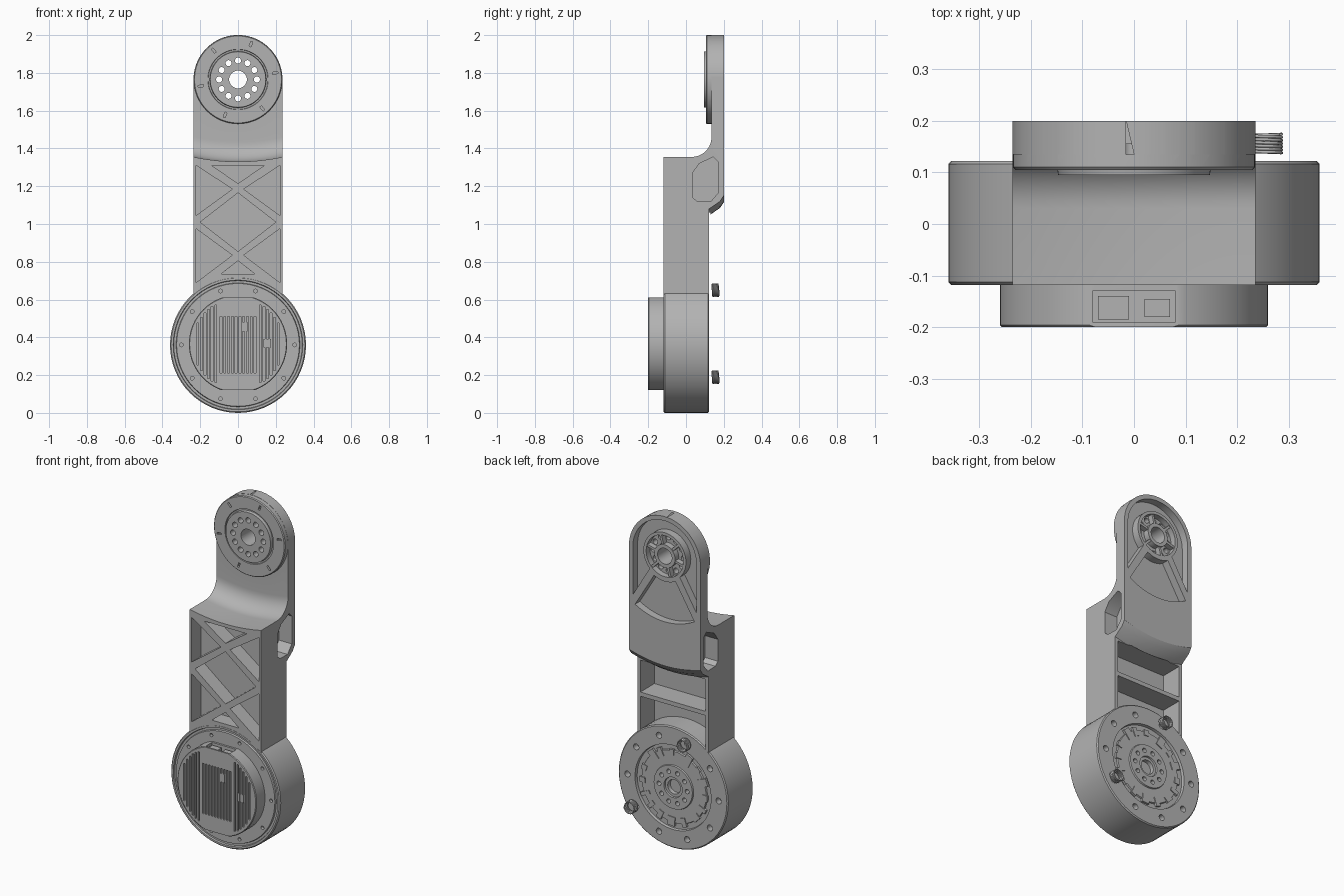
import bpy, bmesh, random
from math import sin, cos, pi, radians, sqrt

random.seed(4)
if "Cube" in bpy.data.objects:
    bpy.data.objects.remove(bpy.data.objects["Cube"], do_unlink=True)

metal = bpy.data.materials.new("machined grey")
metal.use_nodes = True
GREY = (0.45, 0.45, 0.45, 1)
metal.diffuse_color = GREY
metal.node_tree.nodes["Principled BSDF"].inputs["Base Color"].default_value = GREY

DRUM_Z, JOINT_Z, HALF = 0.36, 1.765, 0.235


# ---------- helpers ----------
def finish(bm, name):
    bmesh.ops.recalc_face_normals(bm, faces=bm.faces)
    mesh = bpy.data.meshes.new(name)
    bm.to_mesh(mesh)
    bm.free()
    mesh.materials.append(metal)
    ob = bpy.data.objects.new(name, mesh)
    bpy.context.collection.objects.link(ob)
    return ob


def prism(name, pts, a, b, along="y", slices=1):
    """Extrude a closed outline along y (points are x, z) or along x (points are y, z)."""
    bm = bmesh.new()
    rings = []
    for i in range(slices + 1):
        t = a + (b - a) * i / slices
        rings.append([bm.verts.new((u, t, v) if along == "y" else (t, u, v)) for u, v in pts])
    for r, s in zip(rings, rings[1:]):
        for i in range(len(pts)):
            j = (i + 1) % len(pts)
            bm.faces.new((r[i], r[j], s[j], s[i]))
    bm.faces.new(rings[0])
    bm.faces.new(rings[-1])
    return finish(bm, name)


def lathe(name, profile, cz, cx=0, steps=64):
    """Spin (radius, y) points around a y-directed axis."""
    bm = bmesh.new()
    vs = [bm.verts.new((cx + r, y, cz)) for r, y in profile]
    es = [bm.edges.new(p) for p in zip(vs, vs[1:])]
    bmesh.ops.spin(bm, geom=vs + es, cent=(cx, 0, cz), axis=(0, 1, 0), angle=2 * pi, steps=steps)
    bmesh.ops.remove_doubles(bm, verts=bm.verts, dist=1e-5)
    return finish(bm, name)


def cylinder(r, a, b, cz, cx=0, steps=24):
    return lathe("cutter", [(0, a), (r, a), (r, b), (0, b)], cz, cx, steps)


def arc(r, a0, a1, cz, n=24, cx=0):
    angles = [radians(a0 + (a1 - a0) * i / n) for i in range(n + 1)]
    return [(cx + r * cos(t), cz + r * sin(t)) for t in angles]


def rect(r, deg, length, width, cz):
    """Rectangle at radius r, turned so its length is radial."""
    t = radians(deg)
    corners = [(-1, -1), (1, -1), (1, 1), (-1, 1)]
    pts = [(r + u * length / 2, v * width / 2) for u, v in corners]
    return [(x * cos(t) - z * sin(t), cz + x * sin(t) + z * cos(t)) for x, z in pts]


def box(name, x0, x1, y0, y1, z0, z1):
    return prism(name, [(x0, z0), (x1, z0), (x1, z1), (x0, z1)], y0, y1)


def join(name, obs):
    bm = bmesh.new()
    for ob in obs:
        bm.from_mesh(ob.data)
        bpy.data.objects.remove(ob, do_unlink=True)
    return finish(bm, name)


def ring_holes(count, ring, r, a, b, cz, start=0):
    angles = [radians(start + 360 * i / count) for i in range(count)]
    return [cylinder(r, a, b, cz + ring * sin(t), ring * cos(t), 16) for t in angles]


def boolean(ob, tools, op="DIFFERENCE"):
    tool = join("cutter", tools)
    mod = ob.modifiers.new("cut", "BOOLEAN")
    mod.operation, mod.solver, mod.object = op, "EXACT", tool
    bpy.context.view_layer.update()
    done = bpy.data.meshes.new_from_object(ob.evaluated_get(bpy.context.evaluated_depsgraph_get()))
    ob.modifiers.clear()
    ob.data = done
    bpy.data.objects.remove(tool, do_unlink=True)


def mirrored(pts):
    return [(-x, z) for x, z in pts]


# ---------- arm: side profile with a dished shoulder ----------
profile = [(-0.118, 0.4), (-0.118, 1.355)] + arc(0.105, -90, 0, 1.46, 10, 0.03)
profile += [(0.135, 2.05), (0.2, 2.05), (0.2, 1.15), (0.18, 1.12), (0.122, 1.08), (0.122, 0.4)]
arm = prism("arm", profile, -HALF, HALF, "x", 16)
for v in arm.data.vertices:
    dip = 1 - (v.co.x / HALF) ** 2
    if 1.3 < v.co.z < 1.47:
        v.co.z -= 0.025 * dip
    elif 1.07 < v.co.z < 1.16:
        v.co.z -= 0.035 * dip

# rounded top end and the joint flange on its front
outline = arc(HALF + 0.0005, 0, 180, JOINT_Z, 48) + [(-HALF - 0.0005, 0.3), (HALF + 0.0005, 0.3)]
boolean(arm, [prism("cutter", outline, -0.5, 0.5)], "INTERSECT")
boolean(arm, [lathe("flange", [(0, 0.095), (0.147, 0.095), (0.15, 0.112), (0.158, 0.112), (0.16, 0.105),
                               (0.23, 0.105), (0.2345, 0.11), (0.2345, 0.17), (0, 0.17)], JOINT_Z)], "UNION")
boolean(arm, [cylinder(0.355, -0.5, 0.5, DRUM_Z, steps=64)])

# front lattice pockets
upper = [(-0.222, 1.31), (-0.222, 1.045), (-0.03, 1.185)]
lower = [(-0.222, 0.975), (-0.222, 0.69), (-0.03, 0.835)]
pockets = [upper, mirrored(upper), lower, mirrored(lower),
           [(-0.14, 1.31), (0.14, 1.31), (0, 1.215)],
           [(0, 1.165), (0.2, 1.01), (0, 0.855), (-0.2, 1.01)],
           [(0, 0.805), (-0.09, 0.735), (0.09, 0.735)]]
boolean(arm, [prism("cutter", p, -0.2, -0.03) for p in pockets])

# rear bays with a shelf between, and the side recesses
boolean(arm, [box("cutter", -0.215, 0.215, -0.01, 0.13, 0.5, 0.845),
              box("cutter", -0.215, 0.215, -0.01, 0.13, 0.87, 1.06)])
window = [(0.035, 1.14), (0.06, 1.12), (0.13, 1.118), (0.17, 1.165), (0.17, 1.33),
          (0.145, 1.355), (0.07, 1.32), (0.035, 1.27)]
boolean(arm, [prism("cutter", window, s * 0.15, s * 0.3, "x") for s in (-1, 1)])

# rear pockets around the joint hub: a fan below, a horseshoe above
fan = arc(0.15, 242, 298, JOINT_Z) + arc(0.39, 300, 240, JOINT_Z)
shoe = arc(0.21, 0, 180, JOINT_Z, 32) + [(-0.21, 1.48)] + arc(0.14, 225, -45, JOINT_Z, 40) + [(0.21, 1.48)]
hub_groove = lathe("cutter", [(0.068, 0.165), (0.122, 0.165), (0.122, 0.3), (0.068, 0.3), (0.068, 0.165)], JOINT_Z)
boolean(arm, [prism("cutter", fan, 0.155, 0.3), prism("cutter", shoe, 0.155, 0.3), hub_groove])

# joint bore, bolt circle and flange slots
boolean(arm, [cylinder(0.047, 0, 0.4, JOINT_Z, steps=32)] + ring_holes(12, 0.1, 0.016, 0, 0.4, JOINT_Z)
        + [prism("cutter", rect(0.2, 10 + 60 * i, 0.028, 0.011, JOINT_Z), 0.05, 0.12) for i in range(6)])
join("hub_ribs", [prism("rib", rect(0.095, 15 + 60 * i, 0.06, 0.014, JOINT_Z), 0.16, 0.195) for i in range(6)])

# ---------- drum housing ----------
drum = lathe("drum_housing", [(0, -0.118), (0.325, -0.118), (0.328, -0.108), (0.34, -0.108), (0.343, -0.118),
                              (0.354, -0.118), (0.36, -0.112), (0.36, 0.116), (0.354, 0.122), (0.25, 0.122),
                              (0.247, 0.106), (0.215, 0.106), (0.212, 0.114), (0.13, 0.114), (0.127, 0.122),
                              (0.06, 0.122), (0.058, 0.112), (0.042, 0.112), (0.04, 0.09), (0, 0.09)], DRUM_Z)
boolean(drum, ring_holes(10, 0.3, 0.018, 0.085, 0.2, DRUM_Z)
        + ring_holes(10, 0.3, 0.01, -0.2, -0.1, DRUM_Z)
        + ring_holes(10, 0.093, 0.013, 0.09, 0.2, DRUM_Z))

# irregular raised lugs on the rear plate
lugs = []
for i in range(16):
    shape = rect(0.205, 22.5 * i + random.uniform(-5, 5), random.uniform(0.03, 0.07),
                 random.uniform(0.02, 0.05), DRUM_Z)
    lugs.append(prism("lug", shape, 0.1, 0.119))
join("rear_lugs", lugs)

# ---------- finned motor cover ----------
SINK_Z = 0.365
cover = lathe("motor_cover", [(0, -0.2), (0.256, -0.2), (0.26, -0.196), (0.26, -0.11), (0, -0.11)], SINK_Z)
boolean(cover, [box("cutter", -0.4, 0.4, -0.3, 0, SINK_Z + s * 0.245, SINK_Z + s * 0.4) for s in (-1, 1)])
grooves = []
for i in range(6):
    for side in (-1, 1):
        x = side * (0.118 + 0.019 * i)
        h = min(0.205, sqrt(0.24 ** 2 - x * x))
        grooves.append(box("cutter", x - 0.005, x + 0.005, -0.3, -0.17, SINK_Z - h, SINK_Z + h))
for i in range(10):
    x = -0.09 + 0.02 * i
    grooves.append(box("cutter", x - 0.005, x + 0.005, -0.3, -0.17, 0.21, 0.51))
grooves.append(box("cutter", -0.08, 0.08, -0.19, -0.13, 0.575, 0.7))
boolean(cover, grooves)
join("connectors", [box("plug", -0.07, -0.01, -0.185, -0.14, 0.56, 0.6),
                    box("plug", 0.02, 0.07, -0.18, -0.145, 0.56, 0.6),
                    box("block", 0.135, 0.175, -0.199, -0.16, 0.345, 0.39),
                    box("block", 0.02, 0.05, -0.199, -0.16, 0.43, 0.48)])

# ---------- coiled thread inserts behind the drum ----------
for name, deg in (("upper_coil", 108), ("lower_coil", -34)):
    t = radians(deg)
    cx, cz = 0.305 * cos(t), DRUM_Z + 0.305 * sin(t)
    curve = bpy.data.curves.new(name, "CURVE")
    curve.dimensions = "3D"
    curve.bevel_depth, curve.bevel_resolution = 0.0032, 1
    line = curve.splines.new("POLY")
    line.points.add(120)
    for i, p in enumerate(line.points):
        a = 2 * pi * i / 20
        p.co = (cx + 0.033 * cos(a), 0.138 + 0.036 * i / 120, cz + 0.033 * sin(a), 1)
    curve.materials.append(metal)
    bpy.context.collection.objects.link(bpy.data.objects.new(name, curve))

# ---------- smooth round surfaces, keep edges sharp ----------
bpy.ops.object.select_all(action="DESELECT")
for ob in bpy.context.collection.objects:
    if ob.type == "MESH":
        ob.select_set(True)
        bpy.context.view_layer.objects.active = ob
bpy.ops.object.shade_smooth_by_angle(angle=radians(30))
